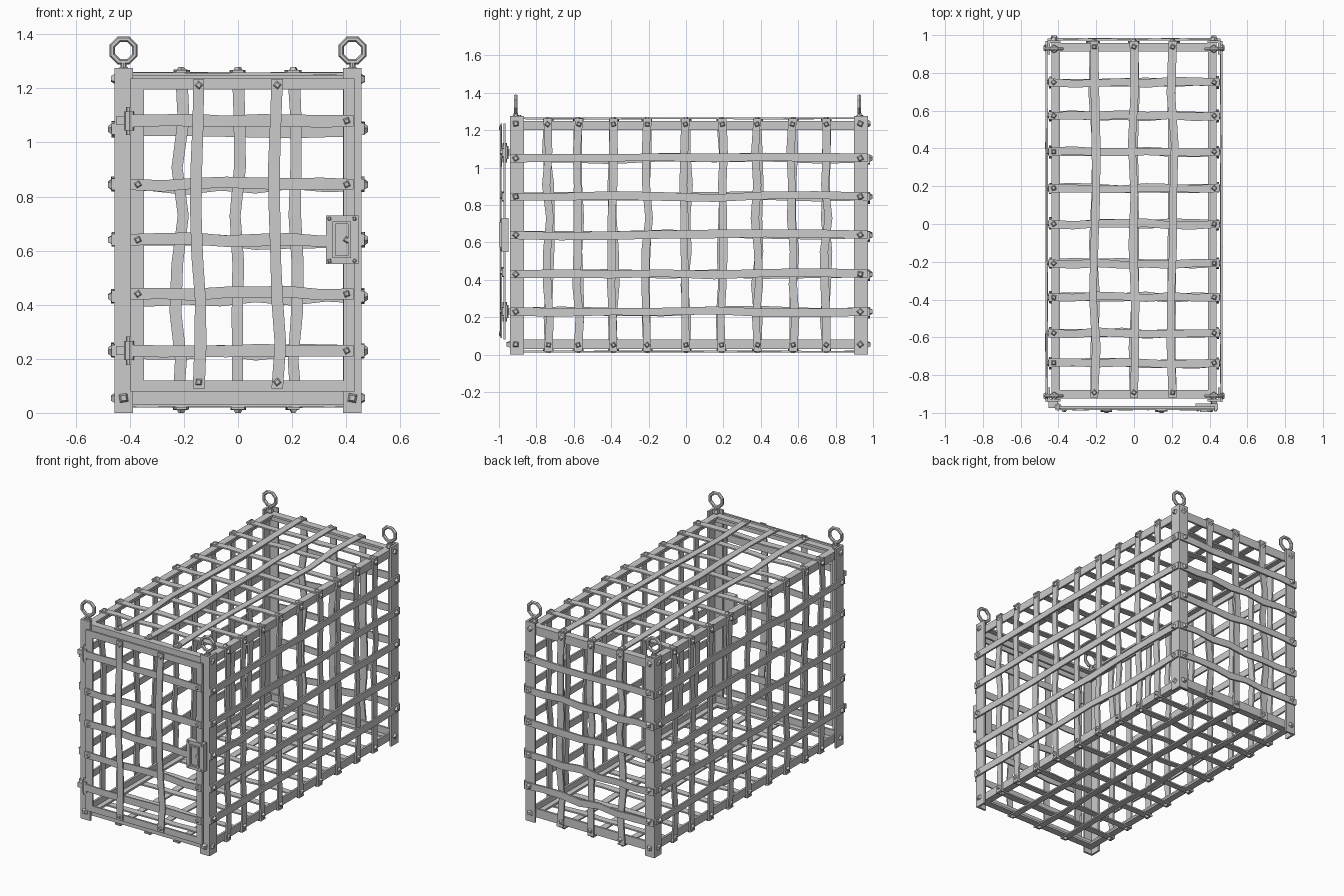
import bpy, bmesh, math, random
from mathutils import Vector as V, Matrix

if "Cube" in bpy.data.objects:
    bpy.data.objects.remove(bpy.data.objects["Cube"])

random.seed(7)
groups = {}
X, Y, Z = V((1, 0, 0)), V((0, 1, 0)), V((0, 0, 1))


def part(name):
    return groups.setdefault(name, bmesh.new())


def sweep(name, rings):
    """Skin a list of equal-length point rings into a capped solid."""
    bm = part(name)
    vs = [[bm.verts.new(p) for p in r] for r in rings]
    n = len(vs[0])
    for a, b in zip(vs, vs[1:]):
        for i in range(n):
            bm.faces.new((a[i], a[(i + 1) % n], b[(i + 1) % n], b[i]))
    bm.faces.new(vs[0][::-1])
    bm.faces.new(vs[-1])


def bar(name, p0, p1, out, width=0.044, thick=0.011, wob=0.009, bow=0.002, offs=None):
    """Hand-forged flat bar; inner face lies on p0-p1, thickness grows along out."""
    p0, p1 = V(p0), V(p1)
    side = (p1 - p0).normalized().cross(out)
    n = len(offs) - 1 if offs else (7 if wob else 1)
    rings = []
    for i in range(n + 1):
        end = i in (0, n)
        o = offs[i] if offs else (0 if end else random.uniform(-wob, wob))
        d = 0 if end else random.uniform(-bow, bow)
        w = width / 2 * (1 if not wob else random.uniform(0.88, 1.06))
        c = p0.lerp(p1, i / n) + out * d + side * o
        rings.append([c - side * w, c + side * w, c + side * w + out * thick, c - side * w + out * thick])
    sweep(name, rings)


def angle_iron(name, p0, p1, a, b, la, lb, t=0.013):
    """L-profile with its outer corner on p0-p1 and legs along a and b."""
    prof = [V(), a * la, a * la + b * t, a * t + b * t, a * t + b * lb, b * lb]
    sweep(name, [[V(p) + q for q in prof] for p in (p0, p1)])


def box(name, lo, hi):
    lo, hi = V(lo), V(hi)
    m = Matrix.Translation((lo + hi) / 2) @ Matrix.Diagonal((*(hi - lo), 1))
    bmesh.ops.create_cube(part(name), size=1, matrix=m)


def bolt(name, p, out, r=0.017, h=0.012):
    rot = out.to_track_quat('Z', 'Y').to_matrix().to_4x4()
    m = Matrix.Translation(V(p) + out * h / 2) @ rot @ Matrix.Rotation(random.uniform(0, 1.5), 4, 'Z')
    bmesh.ops.create_cone(part(name), cap_ends=True, segments=4, radius1=r, radius2=r * 0.6, depth=h, matrix=m)


PX, YF, YB = 0.457, -0.94, 0.972          # outer faces of the posts
RX, RF, RB = 0.438, -0.925, 0.957         # outer faces of the rails
ZT, ZB = 1.25, 0.03
ROWS = [0.23, 0.43, 0.64, 0.845, 1.05]
COLS = [-0.735, -0.577, -0.388, -0.208, 0.0, 0.19, 0.383, 0.573, 0.75]
LONG = [-0.21, 0.0, 0.205]

# Corner posts and lifting rings
for sx in (-1, 1):
    for y, sy in ((YF, 1), (YB, -1)):
        angle_iron("corner_posts", (sx * PX, y, 0), (sx * PX, y, 1.275), -sx * X, sy * Y, 0.068, 0.074)
        c = V((sx * 0.423, y + sy * 0.03 if sy > 0 else y - 0.045, 1.34))
        rings, n = [], 8
        bm = part("lifting_rings")
        for i in range(n):
            t = (i + 0.5) * math.tau / n
            d = V((math.cos(t), 0, math.sin(t)))
            rings.append([bm.verts.new(c + d * (0.045 + 0.011 * math.cos(k * math.tau / 6))
                                       + Y * 0.011 * math.sin(k * math.tau / 6)) for k in range(6)])
        for i in range(n):
            a, b = rings[i], rings[(i + 1) % n]
            for k in range(6):
                bm.faces.new((a[k], a[(k + 1) % 6], b[(k + 1) % 6], b[k]))
        bmesh.ops.create_cone(bm, cap_ends=True, segments=8, radius1=0.011, radius2=0.011,
                              depth=0.07, matrix=Matrix.Translation(c - Z * 0.082))
        bmesh.ops.create_cone(bm, cap_ends=True, segments=6, radius1=0.022, radius2=0.018,
                              depth=0.022, matrix=Matrix.Translation(c - Z * 0.072))

# Top and bottom angle-iron rails
for z, s in ((ZT, -1), (ZB, 1)):
    for sx in (-1, 1):
        angle_iron("long_rails", (sx * RX, RF, z), (sx * RX, RB, z), -sx * X, s * Z, 0.045, 0.05)
    for y, sy in ((RF, 1), (RB, -1)):
        angle_iron("cross_rails", (-RX, y, z), (RX, y, z), sy * Y, s * Z, 0.045, 0.055)

# Side walls: upright bars inside, long level bars outside
for sx in (-1, 1):
    out = sx * X
    for y in COLS:
        y2 = y + random.uniform(-0.006, 0.006)
        bar("side_uprights", (sx * RX, y, 0.018), (sx * RX, y2, 1.262), out, wob=0.013)
        bolt("side_bolts", (sx * (RX + 0.011), y, 0.052), out)
        bolt("side_bolts", (sx * (RX + 0.011), y2, 1.232), out)
    for z in ROWS:
        bar("side_level_bars", (sx * PX, -0.942, z), (sx * PX, 0.97, z + random.uniform(-.004, .004)), out)
    for y in (-0.91, 0.932):
        for z in ROWS + [0.055, 1.235]:
            bolt("side_bolts", (sx * (PX + (0.011 if z in ROWS else 0)), y, z), out, 0.02)

# Back wall
for x in LONG:
    bar("back_uprights", (x * 1.06, RB, 0.018), (x, RB, 1.262), Y, wob=0.014)
    for z in (0.052, 1.232):
        bolt("back_bolts", (x, RB + 0.011, z), Y)
for z in ROWS:
    bar("back_level_bars", (-0.457, YB, z - 0.008), (0.457, YB, z - 0.004), Y)
for x in (-0.423, 0.423):
    for z in ROWS + [0.055, 1.235]:
        bolt("back_bolts", (x, YB + (0.011 if z in ROWS else 0), z), Y, 0.02, 0.015)

# Roof and floor lattices
for z, s, name in ((ZT, 1, "roof"), (ZB, -1, "floor")):
    out = s * Z
    for y in COLS:
        bar(name + "_cross_bars", (-0.452, y, z), (0.452, y, z), out, thick=0.009, wob=0.008)
        for x in (-0.425, 0.425):
            bolt(name + "_bolts", (x, y, z + s * 0.009), out)
    for x in LONG:
        bar(name + "_long_bars", (x, -0.918, z + s * 0.009), (x, 0.96, z + s * 0.009), out, thick=0.009,
            wob=0.012)
        for y in (-0.892, 0.938):
            bolt(name + "_bolts", (x, y, z + s * 0.018), out)

# Front corner bolts
for x in (-0.423, 0.423):
    bolt("front_bolts", (x, YF, 0.055), -Y, 0.022, 0.02)

# Door frame
DY0, DY1 = -0.976, -0.964
box("door_frame", (-0.397, DY0, 0.08), (-0.347, DY1, 1.237))
box("door_frame", (0.39, DY0, 0.08), (0.43, DY1, 1.237))
box("door_frame", (-0.347, DY0, 1.195), (0.39, DY1, 1.237))
box("door_frame", (-0.347, DY0, 0.08), (0.39, DY1, 0.12))

# Door bars: hinge straps, level bars and uprights in front
for z in (0.23, 0.44, 0.64, 0.845, 1.08):
    strap = z in (0.23, 1.08)
    bar("door_level_bars", (-0.397, DY0, z), (0.428, DY0, z), -Y, thick=0.009,
        wob=0.003 if strap else 0.008)
    bolt("door_bolts", (0.402, DY0 - 0.009, z), -Y, 0.015, 0.009)
    if not strap:
        bolt("door_bolts", (-0.37, DY0 - 0.009, z), -Y, 0.015, 0.009)
for x, offs in ((-0.145, [0, .003, .009, .011, .006, -.006, -.006, 0]),
                (0.145, [0, .012, 0, -.006, -.01, -.012, -.006, 0])):
    offs = offs[::-1] if x < 0 else [-o for o in offs]
    bar("door_uprights", (x, DY0 - 0.009, 0.09), (x, DY0 - 0.009, 1.235), -Y, thick=0.008,
        offs=[o * (1 if x < 0 else -1) * (-1 if x < 0 else 1) for o in offs])
    for z in (0.114, 1.212):
        bolt("door_bolts", (x, DY0 - 0.017, z), -Y, 0.016, 0.007)

# Hinges
for z in (0.23, 1.08):
    for dz, r, h in ((0, 0.02, 0.07), (0, 0.013, 0.104)):
        bmesh.ops.create_cone(part("hinges"), cap_ends=True, segments=8, radius1=r, radius2=r, depth=h,
                              matrix=Matrix.Translation((-0.402, -0.969, z + dz)))
    box("hinges", (-0.452, -0.975, z - 0.016), (-0.402, -0.94, z + 0.016))

# Lock plate with raised rim and corner rivets
box("lock", (0.325, -0.986, 0.55), (0.445, -0.95, 0.73))
for lo, hi in (((0.35, 0.572), (0.36, 0.708)), ((0.407, 0.572), (0.417, 0.708)),
               ((0.36, 0.572), (0.407, 0.582)), ((0.36, 0.698), (0.407, 0.708))):
    box("lock", (lo[0], -0.996, lo[1]), (hi[0], -0.986, hi[1]))
for x in (0.338, 0.431):
    for z in (0.562, 0.718):
        bolt("lock", (x, -0.986, z), -Y, 0.009, 0.006)

# Turn every group into a flat-shaded object
for name, bm in groups.items():
    bmesh.ops.recalc_face_normals(bm, faces=bm.faces)
    me = bpy.data.meshes.new(name)
    bm.to_mesh(me)
    bm.free()
    bpy.context.collection.objects.link(bpy.data.objects.new(name, me))
